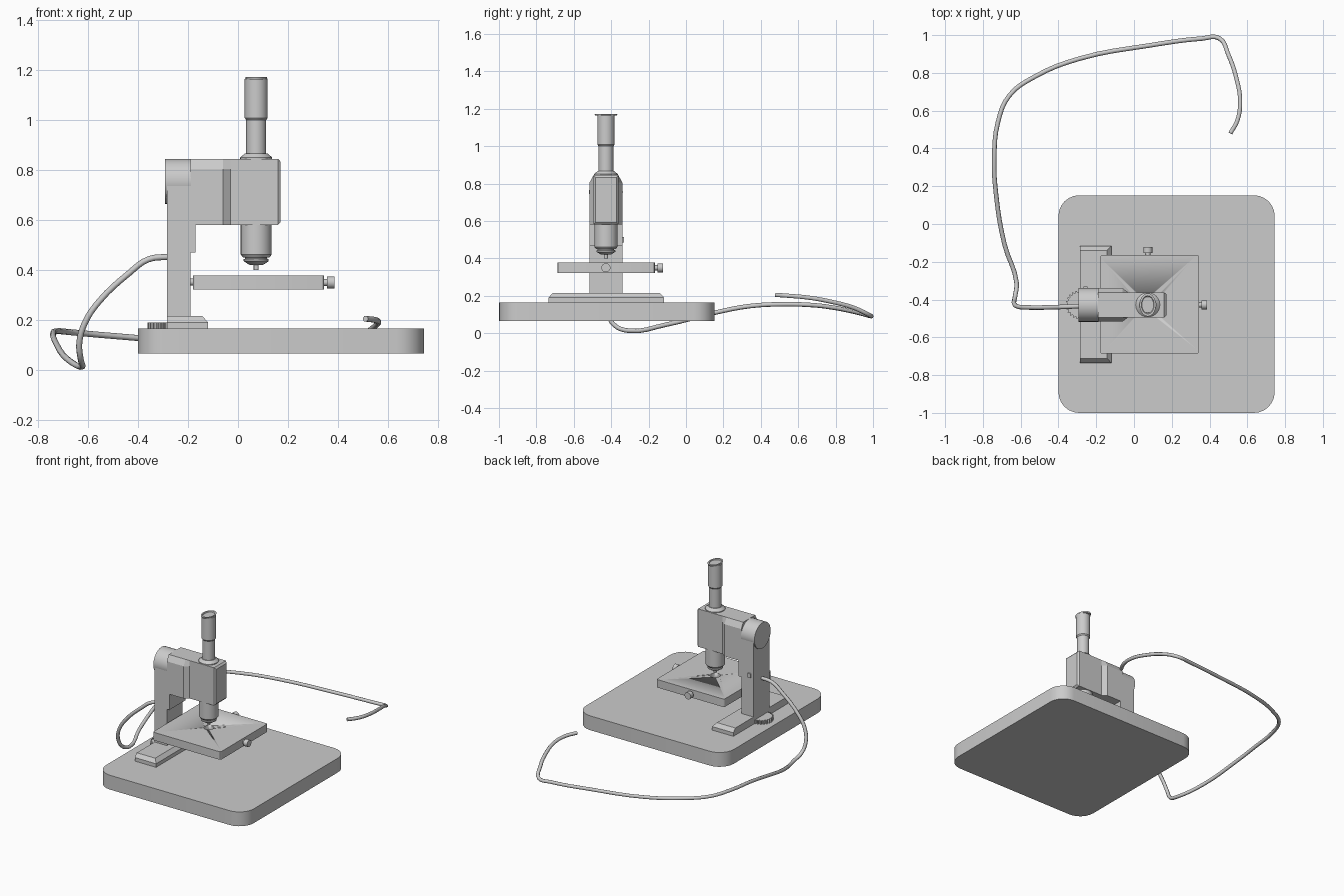
import bpy, bmesh, math
from mathutils import Vector

if "Cube" in bpy.data.objects:
    bpy.data.objects.remove(bpy.data.objects["Cube"])

CY = -0.428          # centre line of the instrument in y
TX = 0.073           # optical axis in x

grey = bpy.data.materials.new("light_grey")
grey.diffuse_color = (0.6, 0.6, 0.6, 1)
grey.use_nodes = True
grey.node_tree.nodes["Principled BSDF"].inputs["Base Color"].default_value = grey.diffuse_color


def finish(name, bm, angle=30):
    bmesh.ops.recalc_face_normals(bm, faces=bm.faces)
    me = bpy.data.meshes.new(name)
    bm.to_mesh(me)
    bm.free()
    ob = bpy.data.objects.new(name, me)
    bpy.context.collection.objects.link(ob)
    me.materials.append(grey)
    bpy.ops.object.select_all(action='DESELECT')
    ob.select_set(True)
    bpy.context.view_layer.objects.active = ob
    bpy.ops.object.shade_smooth_by_angle(angle=math.radians(angle))
    return ob


def loft(name, rings, angle=30):
    """Skin a list of equal-length point rings and cap both ends."""
    bm = bmesh.new()
    vs = [[bm.verts.new(p) for p in r] for r in rings]
    n = len(vs[0])
    for a, b in zip(vs, vs[1:]):
        for i in range(n):
            j = (i + 1) % n
            bm.faces.new((a[i], a[j], b[j], b[i]))
    bm.faces.new(vs[0])
    bm.faces.new(vs[-1])
    return finish(name, bm, angle)


def box(name, x0, x1, y0, y1, z0, z1):
    ring = [(x0, y0), (x1, y0), (x1, y1), (x0, y1)]
    return loft(name, [[(x, y, z) for x, y in ring] for z in (z0, z1)])


def slab(name, x0, x1, y0, y1, z0, z1, r, seg=6):
    """Plate with rounded vertical corners."""
    pts = []
    for k, (cx, cy) in enumerate([(x1 - r, y1 - r), (x0 + r, y1 - r),
                                  (x0 + r, y0 + r), (x1 - r, y0 + r)]):
        for i in range(seg + 1):
            a = math.pi / 2 * (k + i / seg)
            pts.append((cx + r * math.cos(a), cy + r * math.sin(a)))
    return loft(name, [[(x, y, z) for x, y in pts] for z in (z0, z1)])


def turned(name, profile, origin, axis='Z', seg=32):
    """Turn (radius, distance) steps around an axis through origin."""
    rot = Vector((0, 0, 1)).rotation_difference(
        Vector({'X': (1, 0, 0), 'Y': (0, 1, 0), 'Z': (0, 0, 1)}[axis]))
    o = Vector(origin)
    rings = []
    for r, d in profile:
        rings.append([o + rot @ Vector((r * math.cos(2 * math.pi * i / seg),
                                        r * math.sin(2 * math.pi * i / seg), d))
                      for i in range(seg)])
    return loft(name, rings)


# Base plate
slab("base_plate", -0.40, 0.745, -1.0, 0.152, 0.065, 0.165, 0.11)

# Foot rail, bevelled on three sides
rings = []
for z, b in ((0.165, 0), (0.19, 0), (0.215, 0.022)):
    x0, x1, y0, y1 = -0.285, -0.12 - b, -0.735 + b, -0.117 - b
    rings.append([(x0, y0, z), (x1, y0, z), (x1, y1, z), (x0, y1, z)])
loft("foot_rail", rings)

# Toothed adjusting wheel
teeth = 24
wheel = []
for i in range(teeth * 4):
    a = 2 * math.pi * i / (teeth * 4)
    r = 0.077 if i % 4 < 2 else 0.067
    wheel.append((-0.285 + r * math.cos(a), CY + r * math.sin(a)))
loft("toothed_wheel", [[(x, y, z) for x, y in wheel] for z in (0.165, 0.19)])

# Column with round pivot at the top
box("column", -0.285, -0.19, CY - 0.088, CY + 0.088, 0.19, 0.755)
turned("column_pivot", [(0.09, -0.293), (0.09, -0.188)], (0, CY, 0.755), 'X', 48)
box("arm_bracket", -0.192, -0.17, CY - 0.088, CY + 0.088, 0.47, 0.585)
box("switch", -0.267, -0.245, CY + 0.08, CY + 0.097, 0.485, 0.515)

# Arm and head: sections lofted along x
rings = []
for x, w, wt, z0, z1 in ((-0.19, .088, .066, .58, .845),
                         (-0.06, .088, .066, .58, .845),
                         (-0.03, .066, .066, .58, .845),
                         (0.16, .066, .066, .58, .845),
                         (0.171, .057, .057, .592, .833)):
    zc = z1 - 0.04
    half = [(w, z0), (w, zc), (wt, z1)]
    sec = half + [(-y, z) for y, z in reversed(half)]
    rings.append([(x, CY + y, z) for y, z in sec])
loft("arm_and_head", rings, 15)

# Viewing tube, eyepiece and objective
turned("tube_collar", [(0.064, 0.84), (0.064, 0.85), (0.045, 0.867)], (TX, CY, 0))
turned("viewing_tube", [(0.04, 0.86), (0.04, 1.01)], (TX, CY, 0))
turned("eyepiece", [(0.04, 1.0), (0.046, 1.008), (0.046, 1.165), (0.042, 1.168)],
       (TX, CY, 0))
cup = turned("eyecup", [(0.041, 1.163), (0.043, 1.173), (0.034, 1.173), (0.03, 1.166)],
             (TX, CY, 0))
for v in cup.data.vertices:      # oval rim, wider from front to back
    v.co.y = CY + (v.co.y - CY) * 1.42
turned("objective", [(0.062, 0.585), (0.062, 0.462), (0.053, 0.45), (0.044, 0.45),
                     (0.044, 0.445), (0.05, 0.443), (0.05, 0.435), (0.028, 0.421),
                     (0.01, 0.42), (0.01, 0.4)], (TX, CY, 0))

# Stage with a round light hole
stage = slab("stage", -0.18, 0.345, -0.686, -0.165, 0.322, 0.378, 0.012, 3)
cutter = turned("hole_cutter", [(0.033, 0.3), (0.033, 0.4)], (TX, CY, 0))
cutter.hide_render = True
cutter.hide_viewport = True
cut = stage.modifiers.new("hole", 'BOOLEAN')
cut.object = cutter
cut.operation = 'DIFFERENCE'
cut.solver = 'EXACT'
turned("stage_pin", [(0.014, -0.195), (0.014, -0.17)], (0, CY, 0.352), 'X', 16)

# Stage adjusting knobs
knob = [(0.014, -0.005), (0.014, 0.012), (0.024, 0.012), (0.024, 0.042)]
turned("side_knob", knob, (0.345, CY, 0.35), 'X', 20)
turned("rear_knob", knob, (TX, -0.165, 0.35), 'Y', 20)

# Power cable
path = [(-.27, -.434, .453), (-.36, -.438, .442), (-.435, -.441, .388), (-.555, -.442, .275),
        (-.612, -.438, .19), (-.635, -.42, .11), (-.63, -.385, .045), (-.622, -.31, .014),
        (-.685, -.11, .045), (-.73, .155, .11), (-.74, .34, .145), (-.72, .54, .155),
        (-.66, .68, .15), (-.525, .78, .138), (-.29, .875, .12), (.08, .945, .103),
        (.36, .982, .093), (.45, .984, .095), (.498, .9, .135), (.545, .76, .172),
        (.562, .65, .191), (.548, .55, .2), (.51, .48, .205)]
cu = bpy.data.curves.new("power_cable", 'CURVE')
cu.dimensions = '3D'
cu.bevel_depth = 0.012
cu.bevel_resolution = 2
cu.resolution_u = 4
cu.use_fill_caps = True
sp = cu.splines.new('BEZIER')
sp.bezier_points.add(len(path) - 1)
for bp, p in zip(sp.bezier_points, path):
    bp.co = p
    bp.handle_left_type = bp.handle_right_type = 'AUTO'
cable = bpy.data.objects.new("power_cable", cu)
cu.materials.append(grey)
bpy.context.collection.objects.link(cable)
